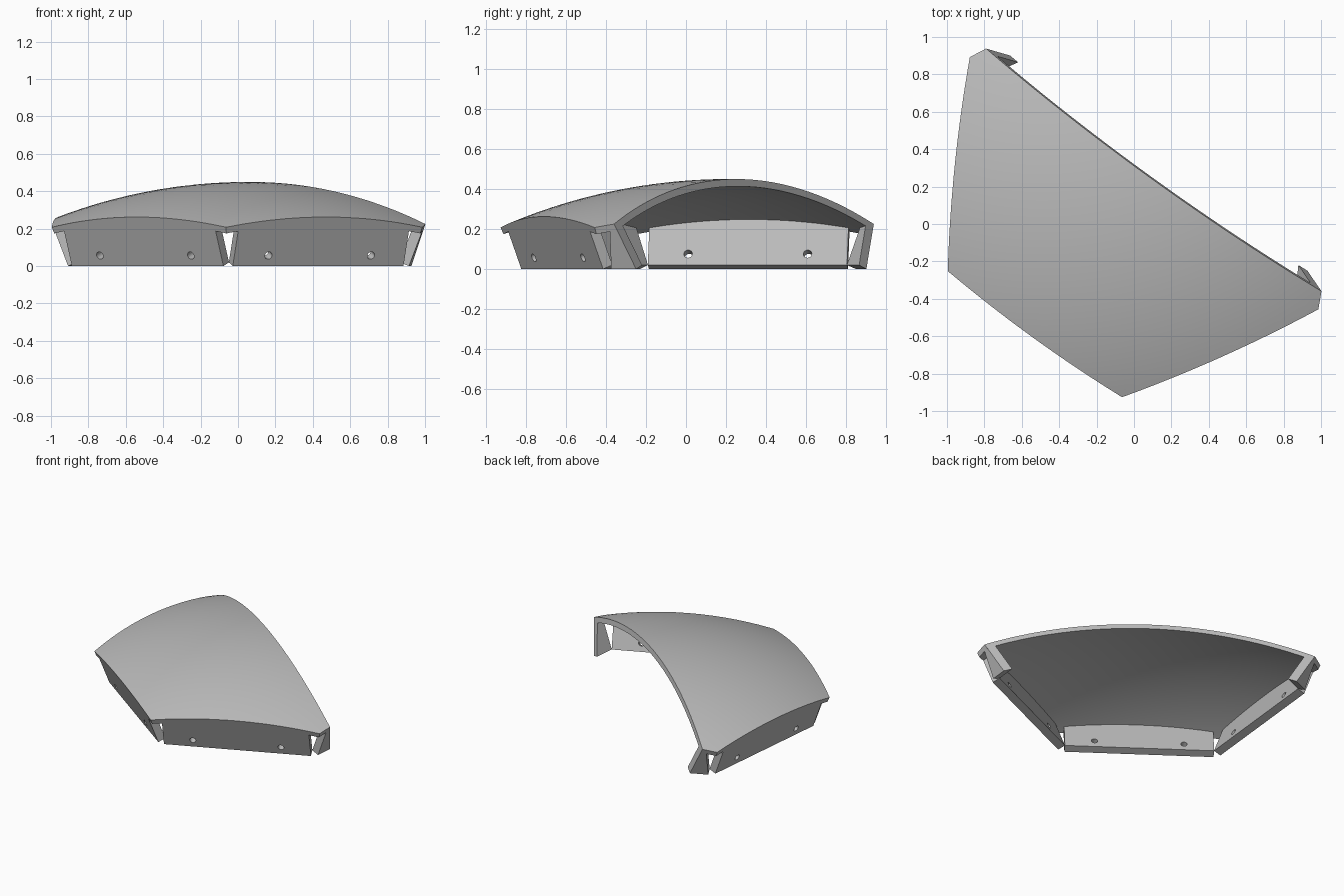
import bpy, bmesh, math
from mathutils import Vector, Matrix

if "Cube" in bpy.data.objects:
    bpy.data.objects.remove(bpy.data.objects["Cube"])

R, T, APEX = 2.85, 0.036, 0.45       # sphere radius, shell thickness, top height
SIDE = 1.15                          # hexagon side
CZ = APEX - R                        # height of the sphere centre
H = math.sqrt(R * R - SIDE * SIDE)   # centre to hexagon plane
C = Vector((0, 0, CZ))
TILT = math.atan(SIDE * math.cos(math.pi / 6) / H)
FL = 0.055                           # flange thickness
CUT_CO, CUT_NO = Vector((0, 0.133, 0)), Vector((0, 1, 0.2)).normalized()

# local hexagon frame -> world
PLACE = Matrix.Translation((0.054, 0.218, 0)) @ Matrix.Rotation(math.atan2(-0.586, 0.810), 4, 'Z')

mat = bpy.data.materials.new("grey plastic")
mat.diffuse_color = (0.5, 0.5, 0.5, 1)
mat.use_nodes = True
mat.node_tree.nodes["Principled BSDF"].inputs["Base Color"].default_value = mat.diffuse_color


def edge_frame(deg):
    """Tangent, radial and outward-normal directions of one hexagon edge plane."""
    a = math.radians(deg)
    out = Vector((math.cos(a), math.sin(a), 0))
    tan = Vector((-math.sin(a), math.cos(a), 0))
    up = Vector((0, 0, 1))
    return (tan, out * math.sin(TILT) + up * math.cos(TILT),
            out * math.cos(TILT) - up * math.sin(TILT))


def slice_off(bm, co, no):
    """Cut away everything past a plane and cap the cut."""
    res = bmesh.ops.bisect_plane(bm, geom=bm.verts[:] + bm.edges[:] + bm.faces[:], dist=1e-6,
                                 plane_co=co, plane_no=no, clear_outer=True)
    edges = [e for e in res["geom_cut"] if isinstance(e, bmesh.types.BMEdge)]
    bmesh.ops.edgeloop_fill(bm, edges=edges)


def finish(bm, name):
    bmesh.ops.recalc_face_normals(bm, faces=bm.faces[:])
    me = bpy.data.meshes.new(name)
    bm.to_mesh(me)
    bm.free()
    me.transform(PLACE)
    me.materials.append(mat)
    ob = bpy.data.objects.new(name, me)
    bpy.context.collection.objects.link(ob)
    return ob


# curved shell: spherical slab trimmed to a hexagon, then cut across
bm = bmesh.new()
bmesh.ops.create_grid(bm, x_segments=40, y_segments=40, size=1.4)
outer = bm.verts[:]
ext = bmesh.ops.extrude_face_region(bm, geom=bm.faces[:], use_keep_orig=True)
inner = [v for v in ext["geom"] if isinstance(v, bmesh.types.BMVert)]
for verts, rad in ((outer, R), (inner, R - T)):
    for v in verts:
        v.co = C + Vector((v.co.x, v.co.y, H)).normalized() * rad
for deg in (-90, -30, 30, 150, 210):
    slice_off(bm, C, edge_frame(deg)[2])
slice_off(bm, CUT_CO, CUT_NO)
shell = finish(bm, "curved_shell")
bpy.context.view_layer.objects.active = shell
shell.select_set(True)
bpy.ops.object.shade_smooth_by_angle(angle=math.radians(30))
shell.select_set(False)


def flange(name, deg, partial):
    """Leaning mounting plate under one edge, arched on top to meet the shell."""
    tan, rad, nor = edge_frame(deg)
    pt = lambda s, r, w: C + tan * s + rad * r - nor * w
    n, top = 24, R - T * 0.6
    prof = [(-0.5, -CZ / math.cos(TILT)), (0.5, -CZ / math.cos(TILT))]
    for i in range(n + 1):
        s = 0.5 - i / n
        prof.append((s, math.sqrt(top * top - s * s)))
    bm = bmesh.new()
    a = [bm.verts.new(pt(s, r, 0.0005)) for s, r in prof]
    b = [bm.verts.new(pt(s, r, FL)) for s, r in prof]
    bm.faces.new(a)
    bm.faces.new(b[::-1])
    for i in range(len(a)):
        j = (i + 1) % len(a)
        bm.faces.new((a[i], b[i], b[j], a[j]))
    if partial:
        slice_off(bm, CUT_CO, CUT_NO)
        return finish(bm, name)
    ob = finish(bm, name)
    # two bolt holes
    cb = bmesh.new()
    for s in (-0.3, 0.3):
        m = Matrix((tan, rad, nor)).transposed().to_4x4()
        m.translation = pt(s, prof[0][1] + 0.06, FL / 2)
        bmesh.ops.create_cone(cb, cap_ends=True, segments=24, radius1=0.021, radius2=0.021,
                              depth=0.2, matrix=m)
    cutter = finish(cb, "hole_cutter")
    cutter.hide_render = True
    mod = ob.modifiers.new("holes", 'BOOLEAN')
    mod.operation, mod.object, mod.solver = 'DIFFERENCE', cutter, 'EXACT'
    dg = bpy.context.evaluated_depsgraph_get()
    me = bpy.data.meshes.new_from_object(ob.evaluated_get(dg))
    ob.modifiers.clear()
    ob.data = me
    bpy.data.objects.remove(cutter)
    return ob


flange("front_left_flange", -90, False)
flange("front_right_flange", -30, False)
flange("left_flange", 210, False)
flange("right_end_flange", 30, True)
flange("back_end_flange", 150, True)
